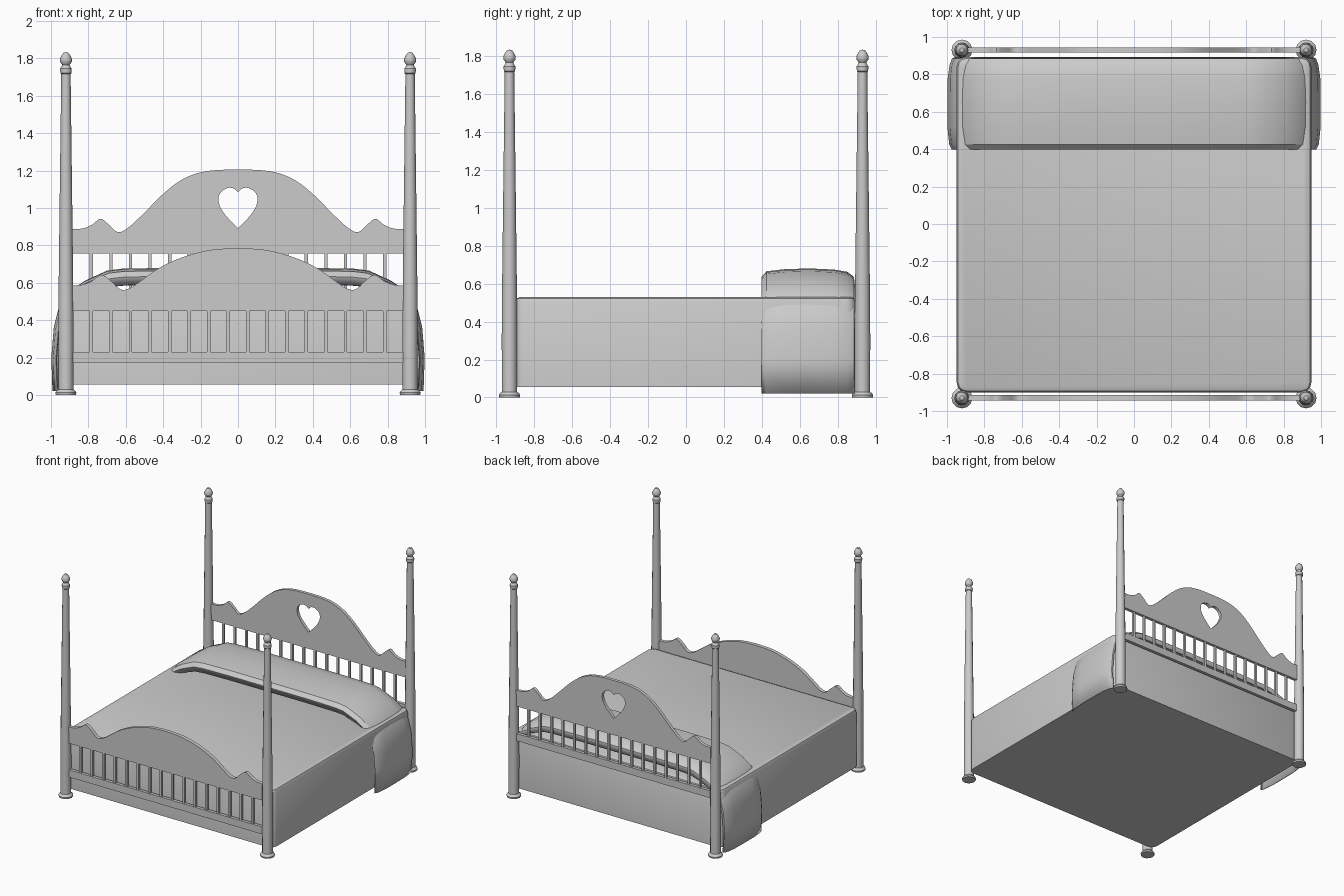
import bpy, bmesh, math
from mathutils import Vector

cube = bpy.data.objects.get("Cube")
if cube:
    bpy.data.objects.remove(cube, do_unlink=True)

grey = bpy.data.materials.new("plain grey")
grey.use_nodes = True
COLOUR = (0.6, 0.6, 0.6, 1)
grey.diffuse_color = COLOUR
grey.node_tree.nodes["Principled BSDF"].inputs["Base Color"].default_value = COLOUR


def add_object(name, mesh, smooth_angle=None):
    mesh.materials.clear()
    mesh.materials.append(grey)
    obj = bpy.data.objects.new(name, mesh)
    bpy.context.collection.objects.link(obj)
    if smooth_angle:
        bpy.ops.object.select_all(action='DESELECT')
        obj.select_set(True)
        bpy.context.view_layer.objects.active = obj
        bpy.ops.object.shade_smooth_by_angle(angle=math.radians(smooth_angle))
    return obj


def mesh_from(bm, name):
    bmesh.ops.recalc_face_normals(bm, faces=bm.faces)
    mesh = bpy.data.meshes.new(name)
    bm.to_mesh(mesh)
    bm.free()
    return mesh


def add_box(bm, low, high):
    verts = bmesh.ops.create_cube(bm, size=1)["verts"]
    low, high = Vector(low), Vector(high)
    for v in verts:
        v.co = (low + high) / 2 + v.co * (high - low)


def smooth(points, steps=4):
    """Round a row of points with a Catmull-Rom curve."""
    p = [Vector(q) for q in points]
    p = [p[0]] + p + [p[-1]]
    out = []
    for a, b, c, d in zip(p, p[1:], p[2:], p[3:]):
        for i in range(steps):
            t = i / steps
            out.append(b + (c - a) * t / 2 + (a * 2 - b * 5 + c * 4 - d) * t * t / 2
                       + (b * 3 - a - c * 3 + d) * t ** 3 / 2)
    return out + [p[-1]]


def mirrored(half):
    """Close a half outline that starts on the centre line."""
    return half + [Vector((-q.x, q.y)) for q in reversed(half) if abs(q.x) > 1e-5]


def add_board(name, outlines, y, thickness):
    curve = bpy.data.curves.new(name, 'CURVE')
    curve.dimensions = '2D'
    curve.fill_mode = 'BOTH'
    curve.extrude = thickness / 2
    for outline in outlines:
        spline = curve.splines.new('POLY')
        spline.points.add(len(outline) - 1)
        for point, q in zip(spline.points, outline):
            point.co = (q.x, q.y, 0, 1)
        spline.use_cyclic_u = True
    helper = bpy.data.objects.new(name + "_curve", curve)
    bpy.context.collection.objects.link(helper)
    graph = bpy.context.evaluated_depsgraph_get()
    mesh = bpy.data.meshes.new_from_object(helper.evaluated_get(graph))
    bpy.data.objects.remove(helper, do_unlink=True)
    obj = add_object(name, mesh, 30)
    obj.rotation_euler.x = math.pi / 2
    obj.location.y = y


# Turned corner posts
POST = [(0, 0), (.054, 0), (.056, .012), (.05, .022), (.04, .03), (.041, .3), (.04, .5),
        (.034, 1.0), (.025, 1.715), (.03, 1.72), (.031, 1.745), (.024, 1.755),
        (.02, 1.765), (.031, 1.78), (.033, 1.795), (.024, 1.815), (.012, 1.83), (0, 1.833)]
for side, x in (("left", .92), ("right", -.92)):
    for end, y in (("front", -.93), ("back", .93)):
        bm = bmesh.new()
        ring = [bm.verts.new((r, 0, z)) for r, z in POST]
        edges = [bm.edges.new(pair) for pair in zip(ring, ring[1:])]
        bmesh.ops.spin(bm, geom=ring + edges, cent=(0, 0, 0), axis=(0, 0, 1),
                       angle=math.tau, steps=12)
        bmesh.ops.remove_doubles(bm, verts=bm.verts, dist=1e-4)
        post = add_object(f"{end}_{side}_post", mesh_from(bm, "post"), 35)
        post.location = (x, y, 0)

# Scalloped boards, the head one pierced by a heart
head = smooth([(0, 1.205), (.12, 1.202), (.22, 1.185), (.31, 1.145), (.4, 1.075), (.5, .975),
               (.58, .9), (.64, .87), (.69, .91), (.735, .942), (.78, .91), (.83, .89), (.89, .887)])
heart = smooth([(0, 1.085), (.025, 1.105), (.06, 1.105), (.098, 1.075),
                (.102, 1.025), (.07, .965), (0, .89)])
foot = smooth([(0, .785), (.15, .775), (.3, .735), (.42, .68), (.52, .61), (.58, .57), (.63, .565),
               (.68, .61), (.73, .642), (.78, .61), (.83, .59), (.89, .585)])
add_board("headboard", [mirrored(head + [Vector((.89, .755))]), mirrored(heart)], .931, .026)
add_board("footboard", [mirrored(foot + [Vector((.89, .45))])], -.928, .03)

# Slats and the rails that hold them
for name, y, low in (("head", .931, .53), ("foot", -.928, .23)):
    bm = bmesh.new()
    for i in range(16):
        x = (i - 7.5) * .1045
        add_box(bm, (x - .009, y - .009, low - .01), (x + .009, y + .009, low + .235))
    add_object(name + "_slats", mesh_from(bm, "slats"))
    bm = bmesh.new()
    add_box(bm, (-.9, y - .013, low - .06), (.9, y + .013, low))
    add_object(name + "_rail", mesh_from(bm, "rail"))

# Covered mattress with rounded upright corners and a soft top edge
bm = bmesh.new()
add_box(bm, (-.948, -.9, .055), (.948, .893, .53))
upright = [e for e in bm.edges if abs(e.verts[0].co.z - e.verts[1].co.z) > .1]
bmesh.ops.bevel(bm, geom=upright, offset=.05, segments=3, profile=.5, affect='EDGES')
rim = [e for e in bm.edges if all(v.co.z > .52 for v in e.verts)]
bmesh.ops.bevel(bm, geom=rim, offset=.028, segments=2, profile=.5, affect='EDGES')
add_object("mattress", mesh_from(bm, "mattress"), 30)

# Folded cover draped over the pillows: arched sections lofted along the bed
half = [(0, .68), (.35, .68), (.62, .675), (.7, .665), (.82, .61), (.9, .555),
        (.955, .48), (.985, .36), (.998, .2), (.992, .02)]
arch = [(-x, z) for x, z in reversed(half[1:])] + half
STATIONS = [(.412, .09, .03), (.397, .045, .025), (.425, .015, .01), (.52, .004, 0), (.65, 0, 0),
            (.78, .006, .002), (.85, .018, .012), (.885, .045, .025), (.89, .09, .035)]
bm = bmesh.new()
rows = []
for y, drop, tuck in STATIONS:
    rows.append([bm.verts.new((x - math.copysign(tuck, x) * min(1, abs(x)), y,
                               z - drop * max(0, (z - .02) / .66) ** 2)) for x, z in arch])
for a, b in zip(rows, rows[1:]):
    for i in range(len(arch) - 1):
        bm.faces.new((a[i], a[i + 1], b[i + 1], b[i]))
cover = add_object("pillow_cover", mesh_from(bm, "cover"), 30)
thick = cover.modifiers.new("thickness", 'SOLIDIFY')
thick.thickness = .008
